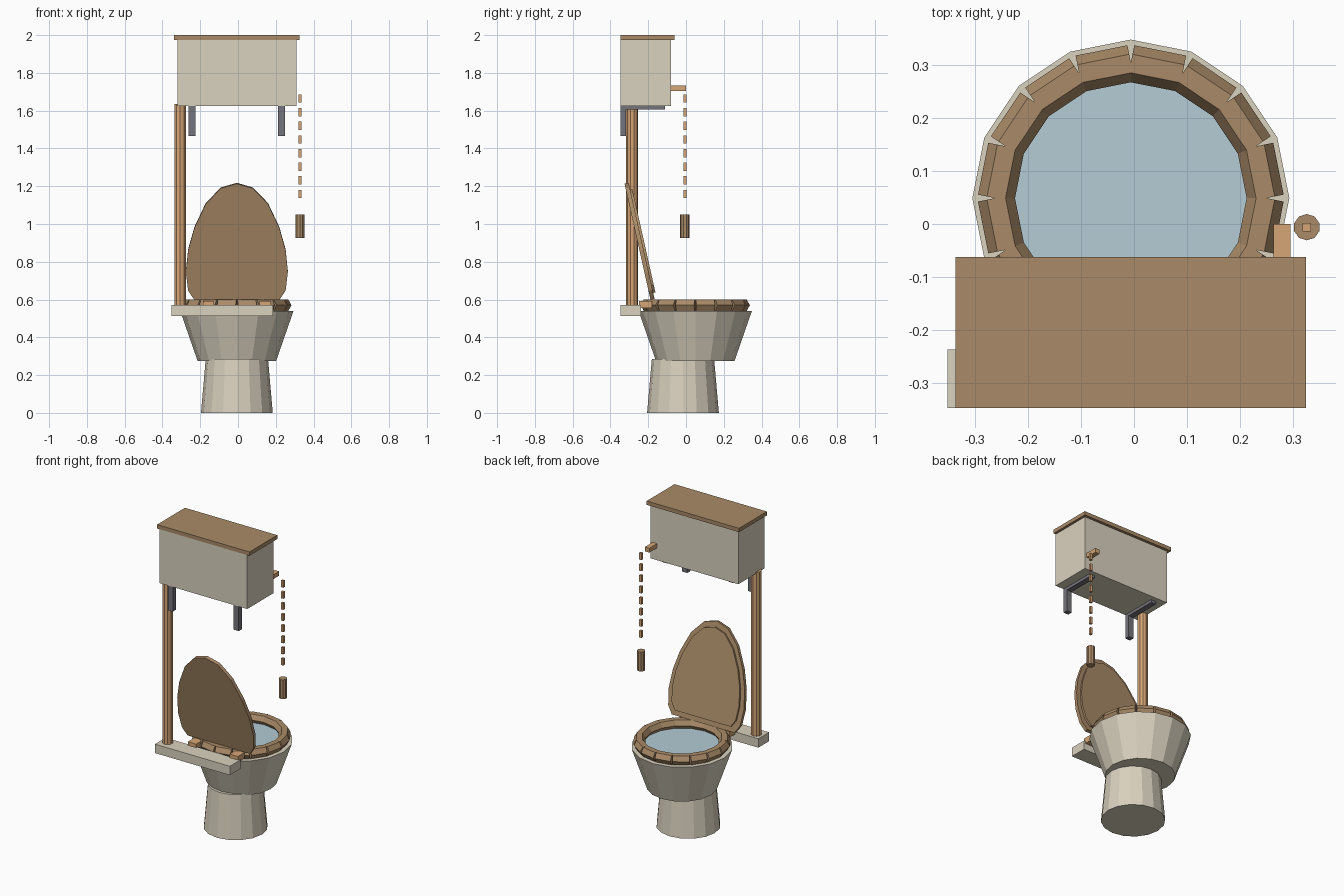
import bpy, bmesh, math
from mathutils import Matrix, Vector

if "Cube" in bpy.data.objects:
    bpy.data.objects.remove(bpy.data.objects["Cube"])


def material(name, rgb):
    """Flat colour given in sRGB 0-255, stored linear."""
    lin = [((c / 255 + 0.055) / 1.055) ** 2.4 for c in rgb]
    m = bpy.data.materials.new(name)
    m.diffuse_color = (*lin, 1)
    m.use_nodes = True
    m.node_tree.nodes["Principled BSDF"].inputs["Base Color"].default_value = m.diffuse_color
    return m


CERAMIC = material("ceramic cream", (218, 210, 191))
WOOD = material("brown wood", (170, 139, 104))
COPPER = material("copper", (214, 166, 118))
IRON = material("dark iron", (116, 116, 124))
WATER = material("pale water", (181, 204, 213))


def finish(name, bm, mat):
    bmesh.ops.recalc_face_normals(bm, faces=bm.faces)
    me = bpy.data.meshes.new(name)
    bm.to_mesh(me)
    bm.free()
    me.materials.append(mat)
    ob = bpy.data.objects.new(name, me)
    bpy.context.collection.objects.link(ob)
    return ob


def add_box(bm, x, y, z):
    """Box from (min, max) ranges."""
    size = Vector((x[1] - x[0], y[1] - y[0], z[1] - z[0]))
    mid = Vector((x[0] + x[1], y[0] + y[1], z[0] + z[1])) / 2
    bmesh.ops.create_cube(bm, size=1, matrix=Matrix.Translation(mid) @ Matrix.Diagonal((*size, 1)))


def boxes(name, mat, *ranges):
    bm = bmesh.new()
    for r in ranges:
        add_box(bm, *r)
    return finish(name, bm, mat)


def cone(name, mat, x, y, z0, z1, r0, r1, sides):
    bm = bmesh.new()
    bmesh.ops.create_cone(bm, cap_ends=True, segments=sides, radius1=r0, radius2=r1, depth=z1 - z0,
                          matrix=Matrix.Translation((x, y, (z0 + z1) / 2)))
    return finish(name, bm, mat)


CX, CY = -0.006, 0.049   # bowl centre

# Pedestal, bowl and water
cone("pedestal", CERAMIC, CX, -0.016, 0, 0.285, 0.19, 0.165, 16)
cone("bowl", CERAMIC, CX, CY, 0.275, 0.54, 0.208, 0.30, 16)
cone("water", WATER, CX, CY, 0.535, 0.548, 0.235, 0.235, 16)

# Seat: sixteen short six-sided bars laid in a ring
bm = bmesh.new()
for i in range(16):
    a = math.radians(11.25 + 22.5 * i)
    radial = Vector((math.cos(a), math.sin(a), 0))
    up = Vector((0, 0, 1))
    rot = Matrix((up, radial, up.cross(radial))).transposed().to_4x4()
    place = Matrix.Translation(Vector((CX, CY, 0.57)) + radial * 0.25)
    bmesh.ops.create_cone(bm, cap_ends=True, segments=6, radius1=0.035, radius2=0.035,
                          depth=0.1, matrix=place @ rot)
finish("seat", bm, WOOD)

# Raised lid: egg-shaped plate with a smaller raised panel on the bowl side
HALF = [(0.225, 0.0), (0.258, 0.05), (0.27, 0.15), (0.258, 0.27), (0.225, 0.39),
        (0.165, 0.52), (0.085, 0.605)]
OUTLINE = HALF + [(0, 0.63)] + [(-x, v) for x, v in reversed(HALF)]


def lid_plate(name, scale, y0, y1):
    bm = bmesh.new()
    verts = [bm.verts.new((x * scale, y0, 0.3 + (v - 0.3) * scale)) for x, v in OUTLINE]
    face = bm.faces.new(verts)
    ext = bmesh.ops.extrude_face_region(bm, geom=[face])["geom"]
    bmesh.ops.translate(bm, vec=(0, y1 - y0, 0), verts=[g for g in ext if isinstance(g, bmesh.types.BMVert)])
    ob = finish(name, bm, WOOD)
    ob.location = (CX, -0.18, 0.6)
    ob.rotation_euler.x = math.radians(12.6)


lid_plate("lid", 1.0, -0.008, 0.014)
lid_plate("lid_panel", 0.89, 0.012, 0.026)

# Hinges and the ledge behind the bowl
boxes("hinges", COPPER, *[((CX + s * 0.15 - 0.03, CX + s * 0.15 + 0.03), (-0.25, -0.18), (0.555, 0.593))
                          for s in (-1, 1)])
boxes("rear_ledge", CERAMIC, ((-0.353, 0.185), (-0.348, -0.238), (0.512, 0.57)))

# Flush pipe
cone("flush_pipe", COPPER, -0.306, -0.285, 0.56, 1.635, 0.032, 0.032, 10)

# High tank with wooden cover
boxes("tank", CERAMIC, ((-0.32, 0.31), (-0.348, -0.08), (1.625, 1.975)))
boxes("tank_cover", WOOD, ((-0.338, 0.326), (-0.348, -0.062), (1.975, 2.0)))

# L-shaped wall brackets
for side, x in (("left", -0.243), ("right", 0.231)):
    xr = (x - 0.018, x + 0.018)
    boxes("bracket_" + side, IRON, (xr, (-0.348, -0.317), (1.465, 1.615)),
          (xr, (-0.348, -0.11), (1.606, 1.627)))

# Lever, pull chain and handle
boxes("flush_lever", COPPER, ((0.264, 0.296), (-0.085, 0.0), (1.705, 1.733)))
boxes("pull_chain", COPPER, *[((0.319, 0.335), (-0.014, 0.002), (z - 0.022, z + 0.022))
                              for z in (1.664 - 0.0722 * i for i in range(8))])
cone("pull_handle", WOOD, 0.327, -0.006, 0.925, 1.05, 0.025, 0.025, 10)
